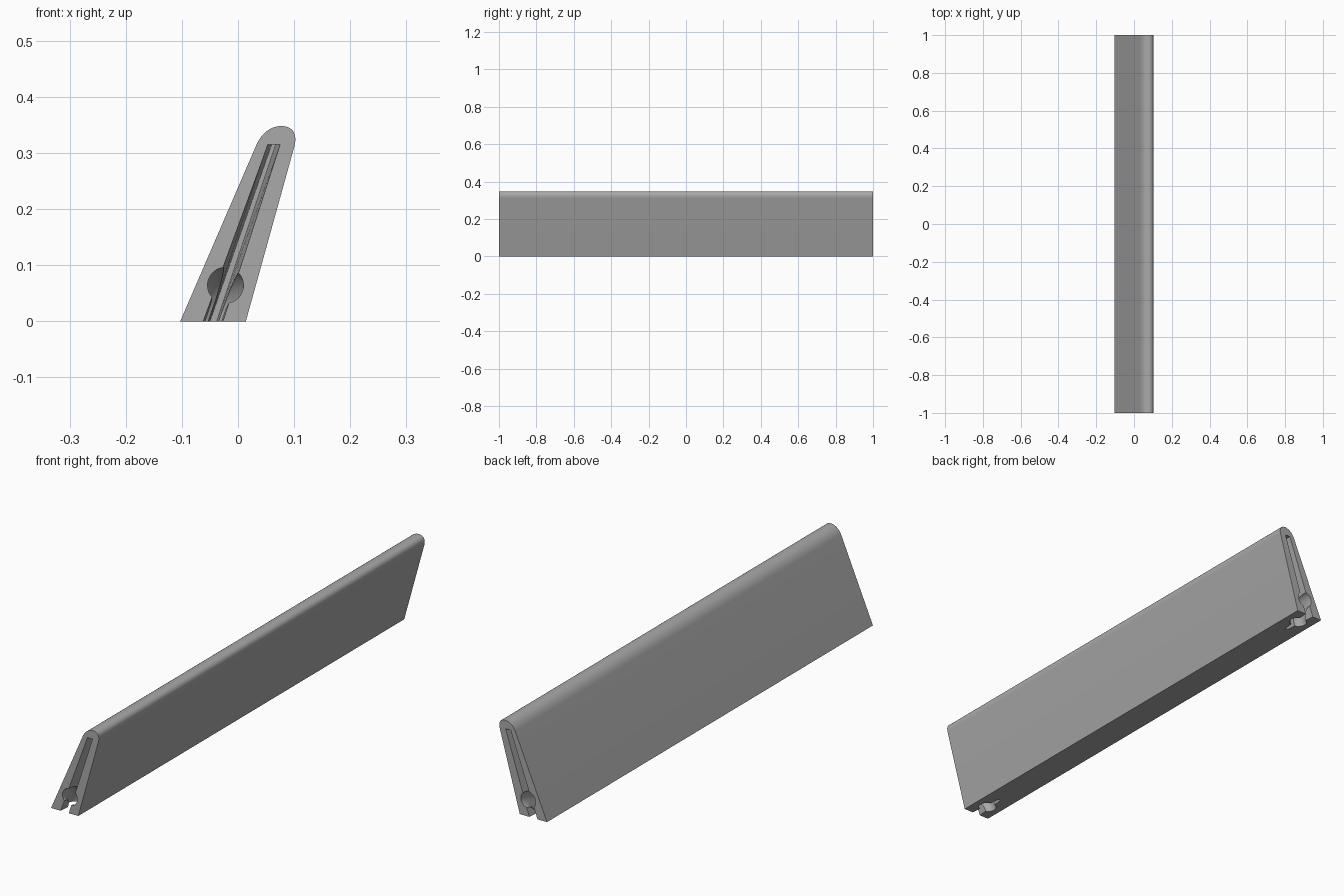
import bpy, bmesh, math
from mathutils import Vector
from mathutils.geometry import interpolate_bezier

cube = bpy.data.objects.get("Cube")
if cube:
    bpy.data.objects.remove(cube, do_unlink=True)

grey = bpy.data.materials.new("mid_grey")
grey.use_nodes = True
colour = (0.4, 0.4, 0.4, 1)
grey.diffuse_color = colour
grey.node_tree.nodes["Principled BSDF"].inputs["Base Color"].default_value = colour


def loft(name, sections):
    """Join two matching (y, [(x, z), ...]) outlines into a closed solid."""
    bm = bmesh.new()
    rings = [[bm.verts.new((x, y, z)) for x, z in pts] for y, pts in sections]
    a, b = rings
    bm.faces.new(a)
    bm.faces.new(b[::-1])
    n = len(a)
    for i in range(n):
        j = (i + 1) % n
        bm.faces.new((a[i], b[i], b[j], a[j]))
    bmesh.ops.recalc_face_normals(bm, faces=bm.faces)
    mesh = bpy.data.meshes.new(name)
    bm.to_mesh(mesh)
    bm.free()
    obj = bpy.data.objects.new(name, mesh)
    bpy.context.collection.objects.link(obj)
    mesh.materials.append(grey)
    return obj


def curve(*points):
    pts = interpolate_bezier(*[Vector(p) for p in points], 14)
    return [(p.x, p.y) for p in pts]


# Leaning wedge bar with a rounded crest
left_crest = curve((0.033, 0.315), (0.042, 0.335), (0.058, 0.348), (0.077, 0.348))
right_crest = curve((0.077, 0.348), (0.097, 0.348), (0.107, 0.335), (0.1, 0.31))
outline = [(0.014, 0), (-0.103, 0)] + left_crest + right_crest[1:]
bar = loft("wedge_bar", [(-1, outline), (1, outline)])


def slot_outline(t):
    """Slot cross-section at depth fraction t, narrowing inward."""
    def edge(mouth, deep):
        low, high = [m + (d - m) * t for m, d in zip(mouth, deep)]
        under = low - (high - low) * 0.02 / 0.315
        return (under, -0.02), (high, 0.315)
    l0, l1 = edge((-0.062, 0.053), (-0.050, 0.060))
    r0, r1 = edge((-0.027, 0.075), (-0.038, 0.067))
    return [l0, r0, r1, l1]


# Tapered slot and curved round channel at each end
cutters = []
depth = 0.14
lean = math.atan2(0.109, 0.315)
for side, end in (("front", -1), ("back", 1)):
    cutters.append(loft(side + "_slot_cutter",
                        [(end * 1.014, slot_outline(-0.1)),
                         (end * (1 - depth), slot_outline(1))]))
    bpy.ops.mesh.primitive_torus_add(
        major_radius=0.068, minor_radius=0.032, major_segments=48,
        minor_segments=32, location=(-0.0445, end, 0),
        rotation=(0, math.pi / 2 + lean, 0))
    ring = bpy.context.object
    ring.name = side + "_channel_cutter"
    ring.data.materials.append(grey)
    cutters.append(ring)

for cutter in cutters:
    cutter.hide_render = True
    mod = bar.modifiers.new("cut", "BOOLEAN")
    mod.operation = "DIFFERENCE"
    mod.solver = "EXACT"
    mod.object = cutter

bpy.ops.object.select_all(action="DESELECT")
bar.select_set(True)
bpy.context.view_layer.objects.active = bar
for mod in list(bar.modifiers):
    bpy.ops.object.modifier_apply(modifier=mod.name)
for cutter in cutters:
    bpy.data.objects.remove(cutter, do_unlink=True)
bpy.ops.object.shade_smooth_by_angle(angle=math.radians(30))
